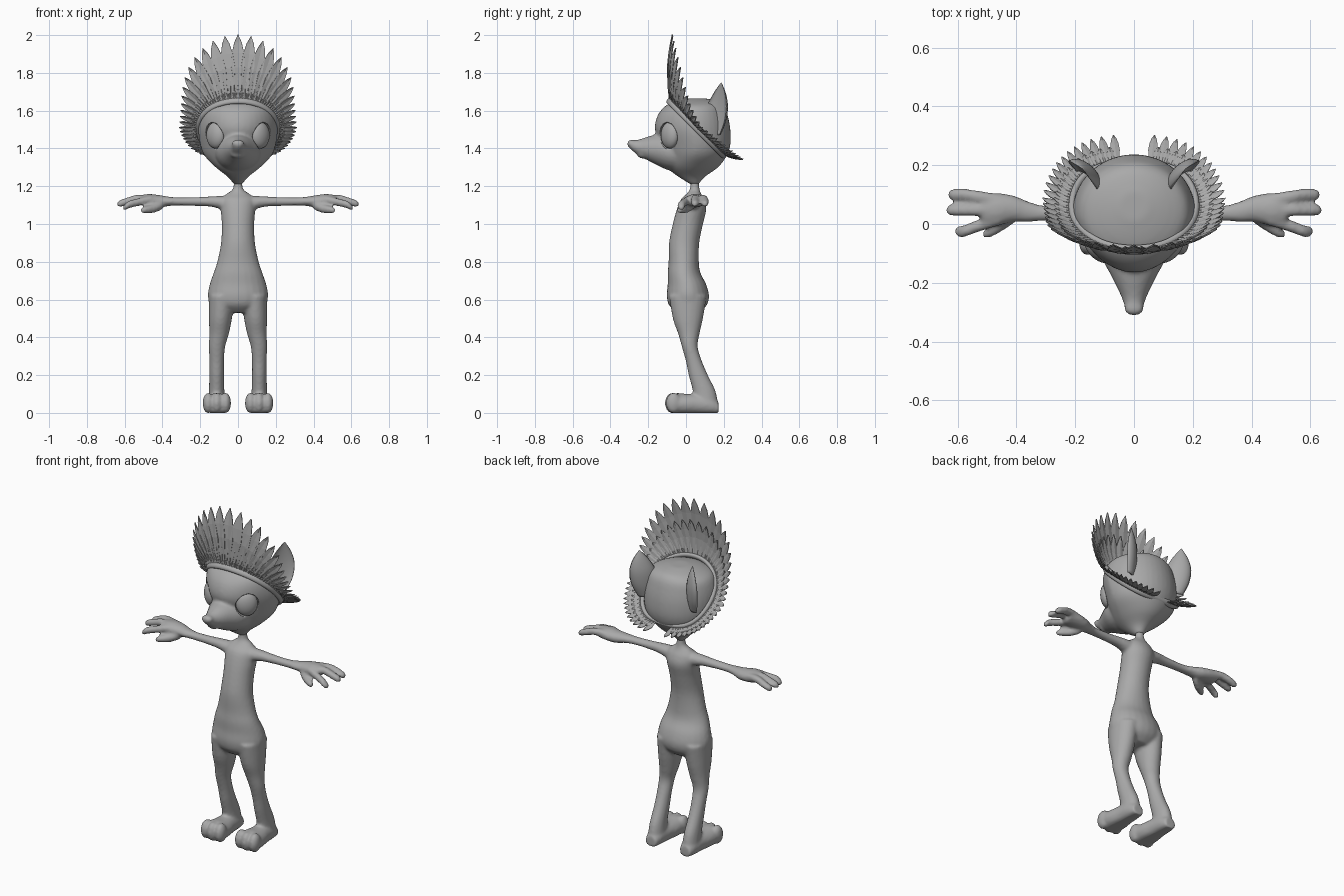
import bpy, bmesh, math
from mathutils import Vector, Matrix

if "Cube" in bpy.data.objects:
    bpy.data.objects.remove(bpy.data.objects["Cube"])

grey = bpy.data.materials.new("plain grey")
grey.diffuse_color = (0.4, 0.4, 0.4, 1)
grey.use_nodes = True
grey.node_tree.nodes["Principled BSDF"].inputs["Base Color"].default_value = grey.diffuse_color


def finish(bm, name, smooth=True):
    bmesh.ops.recalc_face_normals(bm, faces=bm.faces[:])
    me = bpy.data.meshes.new(name)
    bm.to_mesh(me)
    bm.free()
    me.materials.append(grey)
    for p in me.polygons:
        p.use_smooth = smooth
    ob = bpy.data.objects.new(name, me)
    bpy.context.collection.objects.link(ob)
    return ob


def blend(keys, n=4):
    """Catmull-Rom interpolation of key tuples."""
    out = []
    for i in range(len(keys) - 1):
        a, b, c, d = (keys[max(i - 1, 0)], keys[i], keys[i + 1], keys[min(i + 2, len(keys) - 1)])
        for k in range(n):
            t = k / n
            out.append([q + 0.5 * t * (r - p + t * (2 * p - 5 * q + 4 * r - s + t * (3 * (q - r) + s - p)))
                        for p, q, r, s in zip(a, b, c, d)])
    return out + [list(keys[-1])]


def bridge(bm, rings, caps=True, closed=False):
    vs = [[bm.verts.new(p) for p in r] for r in rings]
    n = len(vs[0])
    for i in range(len(vs) if closed else len(vs) - 1):
        a, b = vs[i], vs[(i + 1) % len(vs)]
        for j in range(n):
            bm.faces.new((a[j], a[(j + 1) % n], b[(j + 1) % n], b[j]))
    if caps and not closed:
        bm.faces.new(vs[0][::-1])
        bm.faces.new(vs[-1])


def loft(bm, axis, keys, side=1, n=24):
    """Keys: position on axis, two centre values, two radii, optional front sharpness."""
    rings = []
    for k in blend(keys):
        t, ca, cb, ra, rb = k[:5]
        pw = k[5] if len(k) > 5 else 1
        ring = []
        for j in range(n):
            g = 2 * math.pi * j / n
            c, s = math.cos(g), math.sin(g)
            if s < 0:
                s = -abs(s) ** pw
            a, b = ca + max(ra, .003) * c, cb + max(rb, .003) * s
            p = {'X': (t, a, b), 'Y': (a, t, b), 'Z': (a, b, t)}[axis]
            ring.append((p[0] * side, p[1], p[2]))
        rings.append(ring)
    bridge(bm, rings)


def ball(bm, loc, radii, turn=0):
    m = Matrix.Translation(loc) @ Matrix.Rotation(turn, 4, 'Z') @ Matrix.Diagonal((*radii, 1))
    bmesh.ops.create_uvsphere(bm, u_segments=28, v_segments=18, radius=1, matrix=m)


def fuse(ob, voxel, rounds):
    m = ob.modifiers.new("fuse", 'REMESH')
    m.mode, m.voxel_size, m.use_smooth_shade = 'VOXEL', voxel, True
    s = ob.modifiers.new("soften", 'SMOOTH')
    s.factor, s.iterations = 0.5, rounds


# Body: torso and neck, then mirrored legs, feet, arms and hands
bm = bmesh.new()
loft(bm, 'Z', [(.53, 0, .01, .09, .06), (.57, 0, .01, .145, .1), (.62, 0, .01, .16, .112),
               (.68, 0, .005, .15, .102), (.74, 0, -.01, .13, .087), (.8, 0, -.012, .11, .08),
               (.9, 0, -.01, .09, .08), (1.0, 0, .01, .086, .08), (1.08, 0, .03, .092, .078),
               (1.13, 0, .035, .09, .062), (1.16, 0, .042, .06, .038), (1.185, 0, .046, .028, .026),
               (1.23, 0, .046, .023, .022), (1.29, 0, .046, .025, .025)])
for sd in (1, -1):
    loft(bm, 'Z', [(.62, .085, .01, .07, .1), (.5, .093, .01, .061, .08), (.42, .1, .015, .052, .057),
                   (.35, .111, .02, .043, .042), (.27, .113, .043, .039, .043), (.2, .113, .065, .039, .051),
                   (.12, .113, .095, .041, .06), (.05, .112, .108, .045, .062)], sd)
    # foot and toes
    loft(bm, 'Y', [(-.085, .112, .045, .05, .045), (-.05, .112, .047, .067, .058), (0, .112, .045, .066, .056),
                   (.06, .112, .045, .055, .055), (.13, .112, .04, .047, .05), (.172, .112, .025, .034, .034)], sd)
    for dx in (-.046, 0, .046):
        ball(bm, (sd * (.112 + dx), -.066 - (.006 if dx == 0 else 0), .052), (.029, .04, .055))
    # arm and palm
    loft(bm, 'X', [(.04, .035, 1.105, .045, .045), (.13, .035, 1.118, .034, .029), (.2, .035, 1.119, .027, .024),
                   (.3, .036, 1.119, .026, .021), (.36, .042, 1.12, .035, .024), (.41, .052, 1.12, .045, .032),
                   (.47, .05, 1.125, .056, .034), (.52, .05, 1.125, .05, .026)], sd)
    # fingers and thumb
    for y0, y1, x1, drop in ((.085, .1, .632, 0), (.048, .047, .638, 0), (.012, -.025, .61, .02)):
        loft(bm, 'X', [(.46, y0, 1.13, .018, .02), (.53, (y0 + y1) / 2, 1.135 - drop, .021, .021),
                       (.58, y1, 1.122 - drop, .021, .02), (x1 - .012, y1, 1.108 - drop, .019, .018),
                       (x1, y1, 1.105 - drop, .01, .01)], sd, 14)
    loft(bm, 'X', [(.4, .03, 1.1, .02, .022), (.44, .005, 1.083, .024, .023), (.49, -.025, 1.075, .021, .02),
                   (.515, -.037, 1.073, .011, .011)], sd, 14)
for v in bm.verts:
    v.co.z = max(v.co.z, 0)
fuse(finish(bm, "body"), .0085, 5)

# Head: skull, snout, nose and lower lip
bm = bmesh.new()
loft(bm, 'Z', [(1.21, 0, .046, .022, .022, 1), (1.25, 0, .03, .055, .07, 1.1), (1.3, 0, .035, .118, .135, 1.2),
               (1.36, 0, .05, .176, .165, 1.4), (1.42, 0, .05, .2, .185, 1.5), (1.5, 0, .035, .21, .2, 1.5),
               (1.57, 0, .035, .2, .187, 1.25), (1.62, 0, .045, .174, .16, 1), (1.648, 0, .055, .115, .12, 1),
               (1.664, 0, .06, .05, .05, 1)], n=40)
loft(bm, 'Y', [(-.306, 0, 1.42, .014, .012), (-.29, 0, 1.418, .03, .026), (-.25, 0, 1.405, .042, .042),
               (-.18, 0, 1.397, .076, .072), (-.1, 0, 1.385, .115, .098), (0, 0, 1.38, .13, .115)])
ball(bm, (0, -.288, 1.425), (.034, .024, .022))
ball(bm, (0, -.225, 1.37), (.04, .035, .024))
head = finish(bm, "head")
fuse(head, .009, 5)

# Eye sockets cut into the head, eyes bulging out of them
TURN = math.radians(42)
for name, radii, inset in (("eye_socket_cutter", (.064, .034, .075), 0), ("eyes", (.059, .036, .07), .006)):
    bm = bmesh.new()
    for sd in (1, -1):
        ball(bm, (sd * (.122 - inset * .67), -.09 + inset * .74, 1.47), radii, sd * TURN)
    ob = finish(bm, name)
    if "cutter" in name:
        ob.hide_render = True
        ob.display_type = 'WIRE'
        cut = head.modifiers.new("sockets", 'BOOLEAN')
        cut.operation, cut.object, cut.solver = 'DIFFERENCE', ob, 'EXACT'

# Ears: pointed cups opening outward and forward
bm = bmesh.new()
for sd in (1, -1):
    rings = []
    for z, x, y, w in blend([(1.47, .15, .15, .05), (1.54, .155, .165, .07), (1.62, .16, .175, .072),
                             (1.69, .168, .183, .044), (1.748, .175, .187, .003)]):
        pts = []
        for depth, order in ((.62, range(0, 13)), (.36, range(11, 0, -1))):
            for j in order:
                g = math.pi * j / 12
                a, o = w * math.cos(g) * .707, (.25 - depth * math.sin(g)) * w * .707
                pts.append((sd * (x + a + o), y + a - o, z))
        rings.append(pts)
    bridge(bm, rings)
finish(bm, "ears")

# Headdress ring: a tilted loop, high at the brow and low at the nape
CEN, UP, NOR = Vector((0, .057, 1.508)), Vector((0, -.707, .707)), Vector((0, .707, .707))


def on_ring(a, r=.205):
    c, s = math.cos(a), math.sin(a)
    wide = abs(s) ** (.65 if c < 0 else .95)
    return CEN + UP * (r * c) + Vector((math.copysign(wide, s) * (r + .006), 0, 0))


bm = bmesh.new()
rings = []
for i in range(72):
    a = 2 * math.pi * i / 72
    p = on_ring(a)
    out = (p - CEN).normalized()
    rings.append([p + out * (.013 * math.cos(g)) + NOR * (.02 * math.sin(g))
                  for g in (2 * math.pi * j / 10 for j in range(10))])
bridge(bm, rings, closed=True)
finish(bm, "headband")


# Feathers: ridged leaf shapes fanned around the ring
def feather(bm, a, scale):
    c, s = math.cos(a), math.sin(a)
    lean = Vector((0, .04, 1)) * c if c > 0 else Vector((0, .95, -.22)) * -c
    d = (Vector((s, .3 * s * s, 0)) + lean).normalized()
    length = (.105 + .245 * max(0, c) ** 2.8) * scale
    tangent = Vector((c, 0, 0)) - UP * s
    side = (tangent - d * tangent.dot(d)).normalized()
    nrm = d.cross(side)
    half = .5 * (.17 * length + .012)
    base = on_ring(a)
    rows = []
    for t, w in ((0, .2), (.2, .5), (.5, 1), (.72, .9), (.88, .55), (1, .03)):
        mid = base + d * (length * t) - nrm * (.05 * length * math.sin(math.pi * t))
        rows.append([bm.verts.new(mid + side * (half * w * k) + nrm * (.003 * (1 - abs(k)))) for k in (-1, 0, 1)])
    for p, q in zip(rows, rows[1:]):
        for j in (0, 1):
            bm.faces.new((p[j], p[j + 1], q[j + 1], q[j]))


for name, offset, scale in (("long_feathers", 0, 1), ("short_feathers", .5, .62)):
    bm = bmesh.new()
    for i in range(-25, 26):
        a = math.radians(6.9 * (i + offset))
        if abs(a) < math.radians(173):
            feather(bm, a, scale)
    ob = finish(bm, name, False)
    thick = ob.modifiers.new("thickness", 'SOLIDIFY')
    thick.thickness, thick.offset = .004, 0
